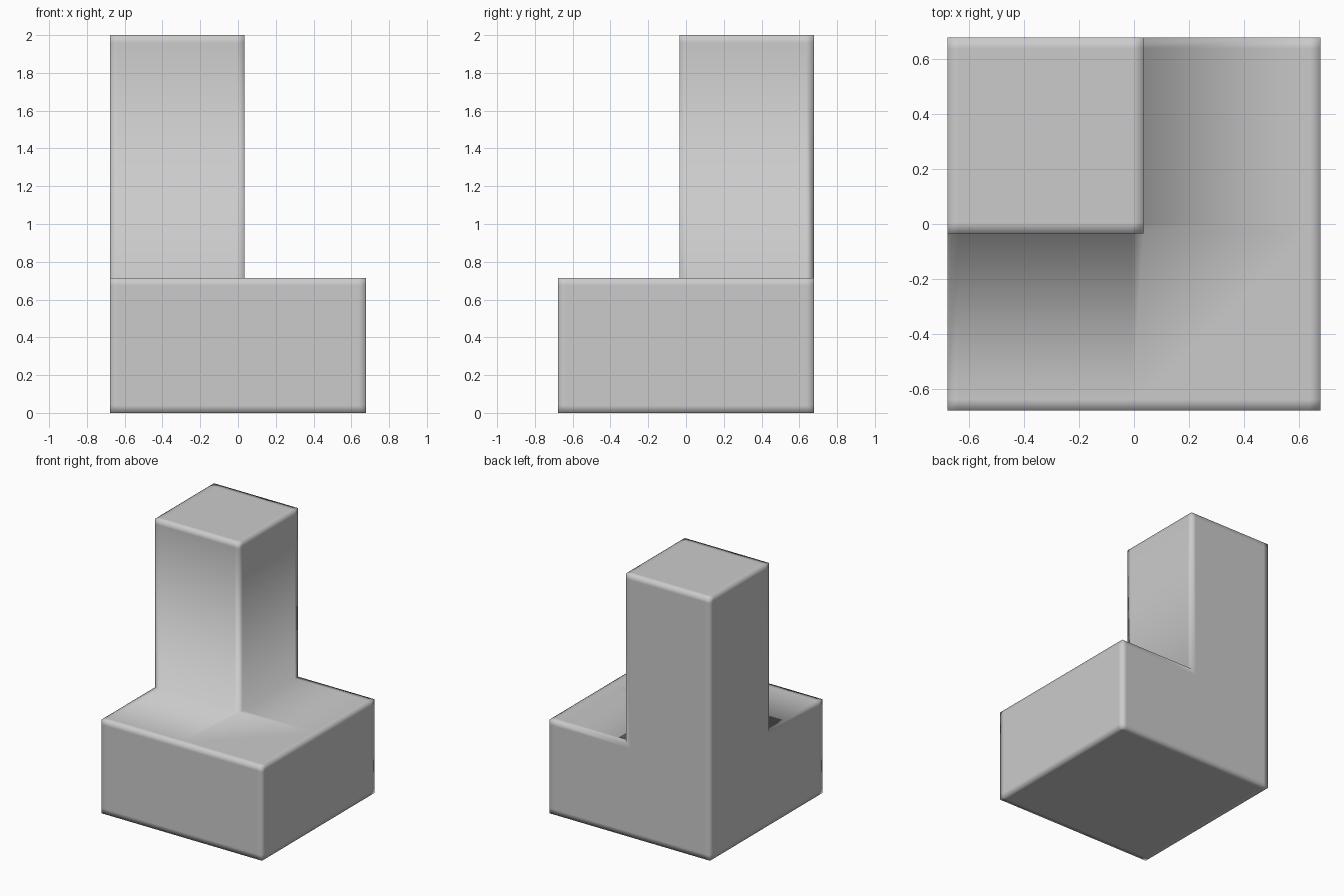
import bpy, bmesh

if "Cube" in bpy.data.objects:
    bpy.data.objects.remove(bpy.data.objects["Cube"])

# Edge planes with tight support loops, so smooth shading looks softly bevelled
XS = [-0.677, -0.637, -0.005, 0.034, 0.637, 0.677]
YS = [-v for v in reversed(XS)]
ZS = [0.0, 0.04, 0.675, 0.715, 1.96, 2.0]


def add_block(bm, cell):
    """Add one block of the grid as a closed cube."""
    axes = (XS, YS, ZS)
    low = [a[i] for a, i in zip(axes, cell)]
    high = [a[i + 1] for a, i in zip(axes, cell)]
    cube = bmesh.ops.create_cube(bm, size=1.0)
    for v in cube["verts"]:
        v.co = [l + (c + 0.5) * (h - l) for c, l, h in zip(v.co, low, high)]


bm = bmesh.new()
# Square base (three lower layers) with a column over the back left corner
for i in range(5):
    for j in range(5):
        in_column = i < 3 and j > 1
        for k in range(5 if in_column else 3):
            add_block(bm, (i, j, k))

# Merge the blocks and drop the paired inner walls
inner, seen = [], {}
for f in bm.faces:
    c = f.calc_center_median()
    key = tuple(round(x, 4) for x in c)
    if key in seen:
        inner += [f, seen[key]]
    seen[key] = f
bmesh.ops.delete(bm, geom=inner, context='FACES')
bmesh.ops.remove_doubles(bm, verts=bm.verts[:], dist=0.0005)
bmesh.ops.recalc_face_normals(bm, faces=bm.faces[:])
for f in bm.faces:
    f.smooth = True

mesh = bpy.data.meshes.new("base_with_column")
bm.to_mesh(mesh)
bm.free()
obj = bpy.data.objects.new("base_with_column", mesh)
bpy.context.collection.objects.link(obj)
